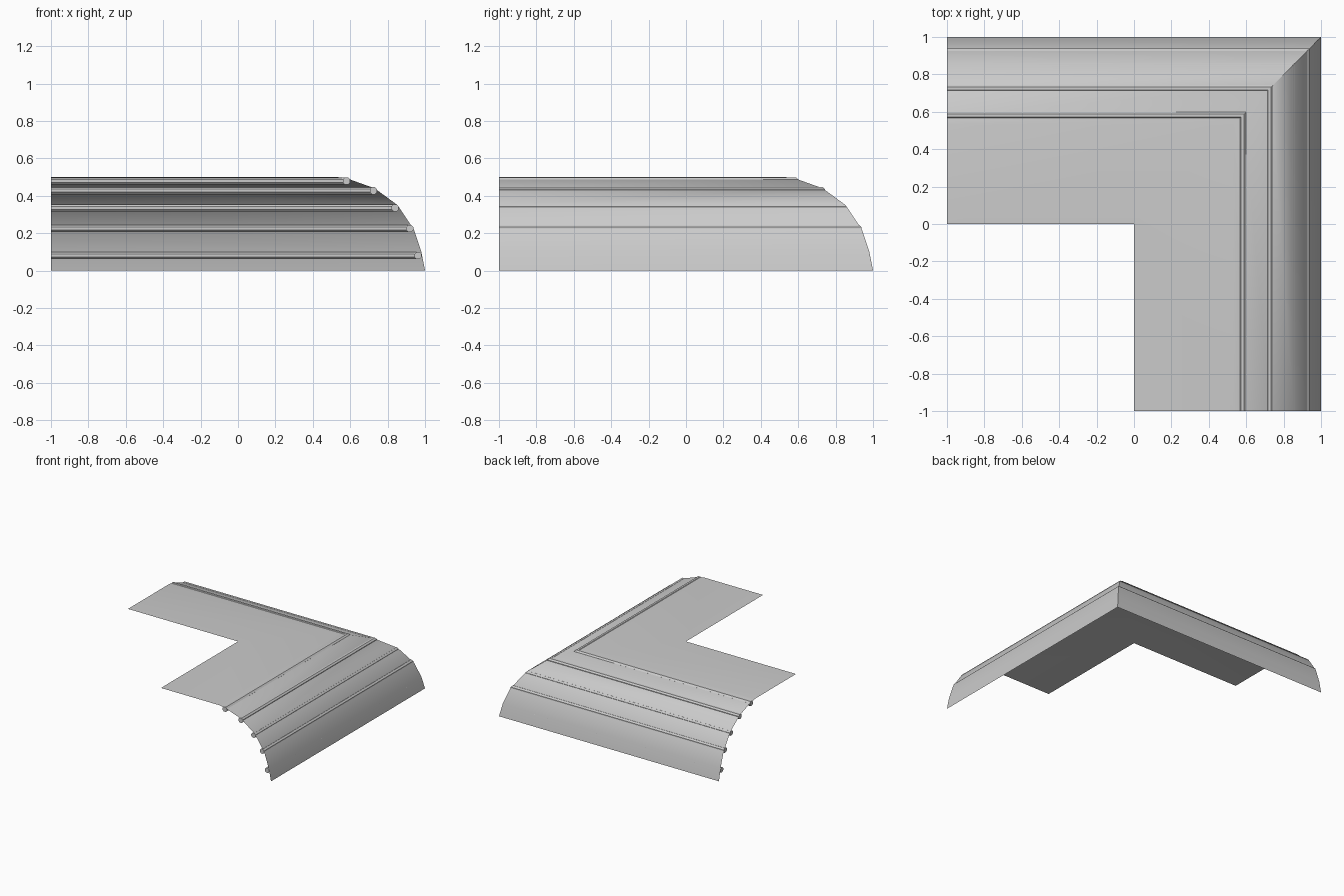
import bpy, bmesh, math

if "Cube" in bpy.data.objects:
    bpy.data.objects.remove(bpy.data.objects["Cube"])


def sweep_corner(name, section, closed=False):
    """Sweep a (distance, height) section around the mitred L-shaped corner."""
    bm = bmesh.new()
    rows = []
    for d, z in section:
        rows.append([bm.verts.new(p) for p in ((-1, d, z), (d, d, z), (d, -1, z))])
    count = len(rows)
    for i in range(count if closed else count - 1):
        a, b = rows[i], rows[(i + 1) % count]
        for k in range(2):
            bm.faces.new((a[k], a[k + 1], b[k + 1], b[k]))
    if closed:
        for k in (0, 2):
            bm.faces.new([r[k] for r in rows])
        bmesh.ops.recalc_face_normals(bm, faces=bm.faces[:])
    else:
        bm.normal_update()
        if sum(f.normal.z for f in bm.faces) < 0:
            bmesh.ops.reverse_faces(bm, faces=bm.faces[:])
    mesh = bpy.data.meshes.new(name)
    bm.to_mesh(mesh)
    bm.free()
    obj = bpy.data.objects.new(name, mesh)
    bpy.context.collection.objects.link(obj)
    bpy.ops.object.select_all(action='DESELECT')
    obj.select_set(True)
    bpy.context.view_layer.objects.active = obj
    bpy.ops.object.shade_smooth_by_angle(angle=math.radians(30))
    return obj


# Thin open roof sheet: flat inner strip, then the curved eave
sweep_corner("roof_shell", [(0, .5), (.53, .5), (.585, .492), (.73, .44),
                            (.853, .35), (.94, .22), (.98, .1), (1, 0)])

# Eight-sided ribs running along the inside of the curve
ribs = [(.58, .479), (.724, .427), (.84, .335), (.918, .225), (.963, .08)]
for n, (cx, cz) in enumerate(ribs, 1):
    ring = [(cx + .021 * math.cos(math.radians(22.5 + 45 * i)),
             cz + .021 * math.sin(math.radians(22.5 + 45 * i))) for i in range(8)]
    sweep_corner(f"roof_rib_{n}", ring, closed=True)
